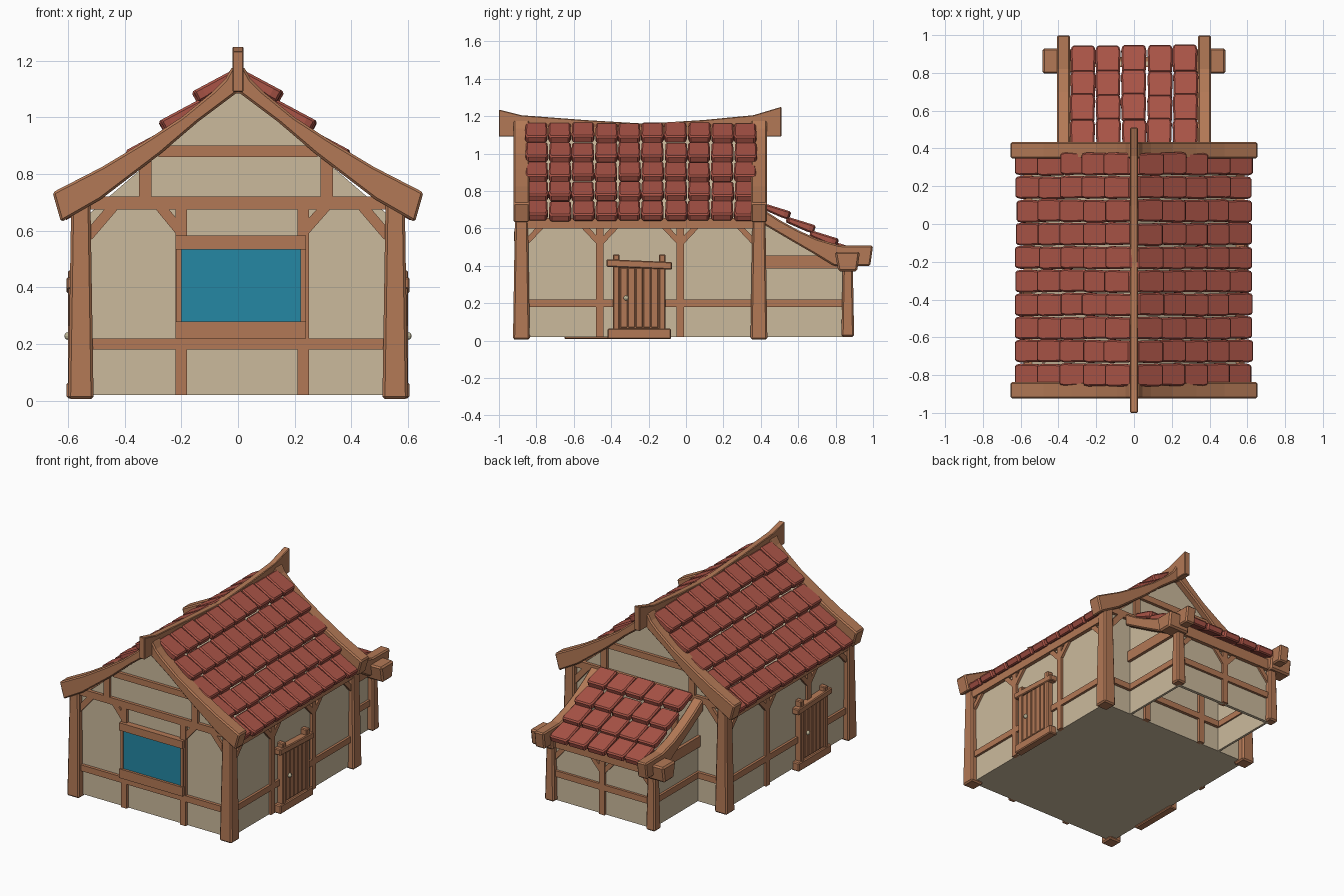
import bpy, bmesh, random
from mathutils import Vector

if "Cube" in bpy.data.objects:
    bpy.data.objects.remove(bpy.data.objects["Cube"])
random.seed(4)

def material(name, rgb):
    m = bpy.data.materials.new(name)
    m.diffuse_color = (*rgb, 1)
    m.use_nodes = True
    m.node_tree.nodes["Principled BSDF"].inputs["Base Color"].default_value = m.diffuse_color
    return m

WOOD = material("timber brown", (0.45, 0.19, 0.092))
PLASTER = material("cream plaster", (0.60, 0.49, 0.335))
TILE = material("red roof tile", (0.40, 0.088, 0.062))
GLASS = material("blue window", (0.018, 0.245, 0.37))
METAL = material("pale metal", (0.50, 0.45, 0.30))

def finish(name, bm, mat, bevel=0.0):
    bmesh.ops.recalc_face_normals(bm, faces=bm.faces)
    me = bpy.data.meshes.new(name)
    bm.to_mesh(me)
    bm.free()
    me.materials.append(mat)
    ob = bpy.data.objects.new(name, me)
    bpy.context.collection.objects.link(ob)
    if bevel:
        b = ob.modifiers.new("bevel", 'BEVEL')
        b.width, b.segments, b.limit_method = bevel, 1, 'ANGLE'
    return ob

def prism(name, pts, axis, a, b, mat=WOOD, bevel=0.0):
    """Extrude a profile: axis x takes (y, z) points, axis y takes (x, z) points."""
    bm = bmesh.new()
    put = (lambda p, t: (t, p[0], p[1])) if axis == 'x' else (lambda p, t: (p[0], t, p[1]))
    lo = [bm.verts.new(put(p, a)) for p in pts]
    hi = [bm.verts.new(put(p, b)) for p in pts]
    bm.faces.new(lo)
    bm.faces.new(hi[::-1])
    n = len(pts)
    for i in range(n):
        bm.faces.new((lo[i], hi[i], hi[(i + 1) % n], lo[(i + 1) % n]))
    return finish(name, bm, mat, bevel)

def box(name, x, y, z, mat=WOOD, bevel=0.0):
    return prism(name, [(x[0], z[0]), (x[1], z[0]), (x[1], z[1]), (x[0], z[1])], 'y', *y, mat, bevel)

def brace(name, p, q, axis, a, b, w=0.018):
    p, q = Vector(p), Vector(q)
    n = (q - p).normalized().orthogonal() * w
    return prism(name, [p - n, q - n, q + n, p + n], axis, a, b)

def post(name, cx, cy, z0, z1, r0, r1):
    """Square post that narrows upwards."""
    bm = bmesh.new()
    bmesh.ops.create_cube(bm, size=2)
    for v in bm.verts:
        r = r0 if v.co.z < 0 else r1
        v.co = (cx + v.co.x * r, cy + v.co.y * r, z0 if v.co.z < 0 else z1)
    return finish(name, bm, WOOD, 0.009)

def tile_row(name, end, fall, u0, u1, count, place, t=0.045):
    """Row of wedge tiles; end = lower top edge (h, z), fall = head to end."""
    bm = bmesh.new()
    pitch = (u1 - u0) / count
    for i in range(count):
        d = Vector(fall)
        e = Vector(end) + d.normalized() * random.uniform(-0.006, 0.006)
        n = Vector((-d.y, d.x)).normalized()
        c = u0 + (i + 0.5) * pitch + random.uniform(-0.003, 0.003)
        vs = []
        for s, half, th in ((0, 0.46, 0.7), (0.8, 0.49, 1), (1, 0.43, 1)):
            top = e - d * (1 - s)
            for side, low in ((-1, 0), (1, 0), (1, 1), (-1, 1)):
                p = top - n * t * th * low
                vs.append(bm.verts.new(place(c + side * half * pitch, p.x, p.y)))
        for k in (0, 4):
            for j in range(4):
                m = (j + 1) % 4
                bm.faces.new((vs[k + j], vs[k + m], vs[k + 4 + m], vs[k + 4 + j]))
        bm.faces.new(vs[:4])
        bm.faces.new(vs[8:])
    return finish(name, bm, TILE, 0.008)

# Main body with gables
half = [(0.56, 0.02), (0.56, 0.63), (0.27, 0.88)]
prism("house_walls", half + [(0, 1.11)] + [(-x, z) for x, z in half[::-1]], 'y', -0.88, 0.39, PLASTER)

# Corner posts and curved gable boards
for y, end in ((-0.88, "front"), (0.39, "back")):
    for s in (1, -1):
        post(end + "_corner_post", s * 0.555, y, 0.005, 0.70, 0.045, 0.034)
    top = [(0.02, 1.18), (0.045, 1.135), (0.09, 1.09), (0.2, 1.0), (0.33, 0.915), (0.48, 0.825), (0.655, 0.735)]
    low = [(0.625, 0.63), (0.485, 0.71), (0.275, 0.87), (0.14, 0.985)]
    side = top + low
    prism(end + "_gable_board", side + [(0, 1.09)] + [(-x, z) for x, z in side[::-1]],
          'y', y - 0.043, y + 0.043, WOOD, 0.008)

# Swaying ridge beam
prism("ridge_beam", [(-1, 1.235), (-0.88, 1.205), (-0.55, 1.18), (-0.22, 1.16), (0.1, 1.18), (0.36, 1.205),
                     (0.51, 1.25), (0.51, 1.09), (0.36, 1.09), (-0.22, 1.07), (-0.88, 1.09), (-1, 1.09)],
      'x', -0.02, 0.02, WOOD, 0.004)

# Main roof tiles
for s in (1, -1):
    for i in range(5):
        tile_row("main_roof_tiles", (0.16 + 0.1175 * i, 1.092 - 0.104 * i), (0.14, -0.075), -0.86, 0.38, 10,
                 lambda u, h, z, s=s: (s * h, u, z))

# Gable timbers, front and back
for y, end in (((-0.9, -0.87), "front"), ((0.38, 0.41), "back")):
    box(end + "_low_rail", (-0.53, 0.53), y, (0.18, 0.22))
    box(end + "_tie_beam", (-0.54, 0.54), y, (0.675, 0.72))
    box(end + "_collar_beam", (-0.28, 0.28), y, (0.86, 0.9))
    for x in (-0.2, 0.23):
        box(end + "_stud", (x - 0.02, x + 0.02), y, (0.02, 0.69))
    for x in (-0.328, 0.313):
        box(end + "_gable_stud", (x - 0.022, x + 0.022), y, (0.71, 0.87))
    for p, q in (((-0.53, 0.58), (-0.44, 0.685)), ((0.53, 0.58), (0.44, 0.685)),
                 ((-0.205, 0.6), (-0.275, 0.685)), ((0.235, 0.6), (0.31, 0.685))):
        brace(end + "_brace", p, q, 'y', y[0] + 0.004, y[1])

# Front window
box("window_pane", (-0.2, 0.22), (-0.904, -0.88), (0.27, 0.54), GLASS)
box("window_lintel", (-0.22, 0.24), (-0.92, -0.87), (0.533, 0.583))
box("window_sill", (-0.22, 0.24), (-0.92, -0.87), (0.22, 0.28))
for x in (-0.208, 0.229):
    box("window_jamb", (x - 0.009, x + 0.009), (-0.912, -0.87), (0.28, 0.535))

# Side wall timbers and doors
for s, dy in ((1, -0.25), (-1, -0.48)):
    def span(a, b):
        return tuple(sorted((s * a, s * b)))
    xs = span(0.55, 0.576)
    box("side_low_rail", xs, (-0.86, 0.37), (0.18, 0.22))
    box("eave_beam", span(0.54, 0.585), (-0.86, 0.37), (0.6, 0.655))
    for y in (-0.46, -0.03):
        box("side_stud", xs, (y - 0.02, y + 0.02), (0.02, 0.61))
        for k in (1, -1):
            brace("side_brace", (y + k * 0.01, 0.53), (y + k * 0.085, 0.61), 'x', *xs, 0.015)
    brace("corner_brace", (-0.85, 0.53), (-0.775, 0.61), 'x', *xs, 0.015)
    brace("corner_brace", (0.36, 0.53), (0.285, 0.61), 'x', *xs, 0.015)
    # Door: planks, frame, threshold, lintel, knob
    for i in range(5):
        y = dy - s * 0.0 - 0.082 + 0.041 * i
        box("door_plank", span(0.56, 0.597), (y - 0.0195, y + 0.0195), (0.07, 0.39), WOOD, 0.004)
    box("door_backing", span(0.55, 0.588), (dy - 0.11, dy + 0.11), (0.06, 0.4))
    box("door_threshold", span(0.55, 0.605), (dy - 0.17, dy + 0.17), (0.008, 0.065), WOOD, 0.006)
    for k in (1, -1):
        box("door_jamb", span(0.55, 0.601), (dy + k * 0.123 - 0.018, dy + k * 0.123 + 0.018), (0.05, 0.46), WOOD, 0.005)
    prism("door_lintel", [(dy - 0.175, 0.395), (dy + 0.175, 0.38), (dy + 0.175, 0.42), (dy - 0.175, 0.435)],
          'x', *span(0.55, 0.606), WOOD, 0.005)
    bm = bmesh.new()
    bmesh.ops.create_uvsphere(bm, u_segments=10, v_segments=6, radius=0.014)
    bmesh.ops.translate(bm, verts=bm.verts, vec=(s * 0.6, dy - s * 0.07, 0.228))
    finish("door_knob", bm, METAL)

# Lean-to at the back: thin walls, open underneath
box("lean_to_back_wall", (-0.36, 0.36), (0.84, 0.86), (0.02, 0.45), PLASTER)
for s in (1, -1):
    def span(a, b):
        return tuple(sorted((s * a, s * b)))
    prism("lean_to_side_wall", [(0.38, 0.02), (0.86, 0.02), (0.86, 0.45), (0.6, 0.53), (0.38, 0.65)],
          'x', *span(0.345, 0.36), PLASTER)
    post("lean_to_post", s * 0.368, 0.865, 0.02, 0.40, 0.034, 0.027)
    box("lean_to_side_low_rail", span(0.335, 0.375), (0.39, 0.85), (0.18, 0.22))
    box("lean_to_side_top_rail", span(0.335, 0.38), (0.39, 0.85), (0.385, 0.455))
    # Curved side rafter
    prism("lean_to_rafter", [(0.4, 0.71), (0.5, 0.645), (0.6, 0.59), (0.7, 0.545), (0.82, 0.51), (1.0, 0.508),
                             (0.985, 0.40), (0.79, 0.40), (0.7, 0.455), (0.57, 0.53), (0.4, 0.63)],
          'x', *span(0.338, 0.408), WOOD, 0.008)
    # Projecting beam ends
    prism("lean_to_beam_end", [(0.795, 0.475), (0.93, 0.475), (0.915, 0.37), (0.815, 0.37)],
          'x', *span(0.33, 0.485), WOOD, 0.01)
    brace("lean_to_brace", (s * 0.005, 0.3), (s * 0.085, 0.39), 'y', 0.85, 0.872, 0.015)
    brace("lean_to_corner_brace", (s * 0.35, 0.3), (s * 0.27, 0.39), 'y', 0.85, 0.872, 0.015)
box("lean_to_back_low_rail", (-0.35, 0.35), (0.83, 0.876), (0.18, 0.22))
box("lean_to_back_beam", (-0.36, 0.36), (0.83, 0.885), (0.375, 0.445))
box("lean_to_middle_stud", (-0.02, 0.02), (0.83, 0.876), (0.02, 0.39))

# Lean-to roof tiles
for y, z in ((0.56, 0.69), (0.69, 0.617), (0.815, 0.545), (0.95, 0.48)):
    tile_row("lean_to_tiles", (y, z), (0.145, -0.045), -0.34, 0.34, 5, lambda u, h, z: (u, h, z))
